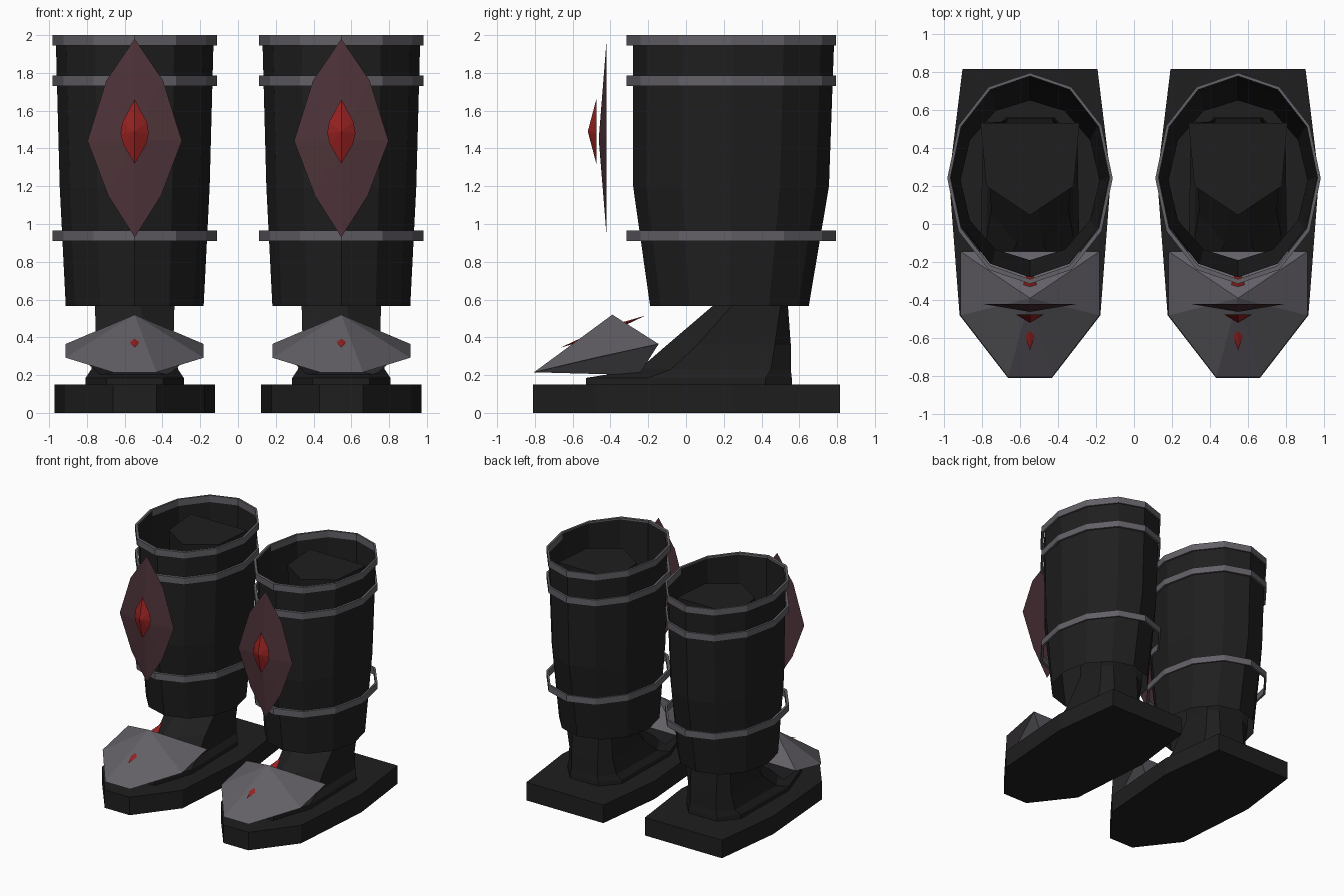
import bpy, bmesh, math

if "Cube" in bpy.data.objects:
    bpy.data.objects.remove(bpy.data.objects["Cube"])


def material(name, rgb):
    m = bpy.data.materials.new(name)
    m.diffuse_color = (*rgb, 1)
    m.use_nodes = True
    m.node_tree.nodes["Principled BSDF"].inputs["Base Color"].default_value = m.diffuse_color
    return m


BLACK = material("black_leather", (0.0135, 0.0135, 0.0135))
GREY = material("grey_metal", (0.125, 0.118, 0.135))
MAROON = material("maroon_plate", (0.078, 0.034, 0.042))
RED = material("red_gem", (0.31, 0.016, 0.016))


def make(name, verts, faces, mat, cx):
    bm = bmesh.new()
    vs = [bm.verts.new(v) for v in verts]
    for f in faces:
        bm.faces.new([vs[i] for i in f])
    bmesh.ops.recalc_face_normals(bm, faces=bm.faces)
    me = bpy.data.meshes.new(name)
    bm.to_mesh(me)
    bm.free()
    me.materials.append(mat)
    ob = bpy.data.objects.new(name, me)
    ob.location.x = cx
    bpy.context.collection.objects.link(ob)
    return ob


def loft(name, rings, mat, cx, caps=False, closed=False):
    """Skin equal-length loops of points into one surface."""
    n, k = len(rings[0]), len(rings)
    faces = [(r * n + i, r * n + (i + 1) % n,
              (r + 1) % k * n + (i + 1) % n, (r + 1) % k * n + i)
             for r in range(k if closed else k - 1) for i in range(n)]
    if caps:
        faces += [tuple(range(n)), tuple(range((k - 1) * n, k * n))]
    return make(name, [p for r in rings for p in r], faces, mat, cx)


def oval(hx, y0, y1, z):
    """Twelve-sided oval with a corner at the front."""
    return [(hx * math.sin(i * math.pi / 6),
             (y0 + y1) / 2 - (y1 - y0) / 2 * math.cos(i * math.pi / 6), z)
            for i in range(12)]


def mirrored(half, z):
    """Plan outline from (x, y) points on one side, front to back."""
    return [(x, y, z) for x, y in half] + [(-x, y, z) for x, y in reversed(half)]


def plate(name, half, y_back, y_front, z_mid, mat, cx):
    """Pointed plate: flat back, front faces rising to a central point."""
    rim = half + [(-x, z) for x, z in half[-2:0:-1]]
    n = len(rim)
    verts = [(x, y_back, z) for x, z in rim] + [(0, y_front, z_mid)]
    faces = [(i, (i + 1) % n, n) for i in range(n)] + [tuple(range(n))]
    return make(name, verts, faces, mat, cx)


def boot(side, cx):
    # Sole slab
    outline = [(.115, -.81), (.37, -.48), (.425, .24), (.355, .815)]
    loft(side + "_sole", [mirrored(outline, 0), mirrored(outline, .15)],
         BLACK, cx, caps=True)

    # Foot rising into the ankle and inner leg
    loft(side + "_foot", [
        mirrored([(.15, -.53), (.26, -.2), (.25, .42), (.13, .56)], .15),
        mirrored([(.15, -.53), (.26, -.2), (.25, .42), (.13, .56)], .185),
        mirrored([(.13, -.25), (.23, -.08), (.22, .45), (.12, .555)], .23),
        mirrored([(.07, -.10), (.205, .06), (.20, .47), (.12, .555)], .36),
        mirrored([(.03, .14), (.21, .24), (.21, .50), (.12, .54)], .565),
        mirrored([(.005, .05), (.23, .20), (.26, .53), (.13, .53)], 1.9),
    ], BLACK, cx, caps=True)

    # Open shaft
    loft(side + "_shaft", [oval(.365, -.19, .65, .565), oval(.397, -.28, .757, 1.2),
                           oval(.418, -.28, .785, 1.99)], BLACK, cx)

    # Loose metal bands
    for name, z0, z1 in (("low", .91, .965), ("middle", 1.73, 1.785), ("top", 1.945, 2.0)):
        outer, inner = (.435, -.315, .795), (.418, -.29, .778)
        loft(f"{side}_{name}_band", [oval(*outer, z0), oval(*outer, z1),
                                     oval(*inner, z1), oval(*inner, z0)],
             GREY, cx, closed=True)

    # Faceted toe cap
    verts = [(0, -.39, .52)]
    for s in (1, -1):
        verts += [(s * .365, -.145, .365), (s * .365, -.48, .292),
                  (s * .115, -.805, .215), (s * .18, -.25, .2)]
    make(side + "_toe_cap", verts,
         [(0, 1, 2), (0, 2, 3), (0, 3, 7), (0, 7, 6), (0, 6, 5), (0, 5, 1),
          (1, 4, 3), (1, 3, 2), (5, 6, 7), (5, 7, 8), (3, 4, 8, 7), (1, 5, 8, 4)],
         GREY, cx)

    # Red spike piercing the toe cap
    make(side + "_toe_spike",
         [(0, -.665, .345), (.075, -.44, .43), (0, -.447, .448),
          (-.075, -.44, .43), (0, -.433, .412), (0, -.215, .515)],
         [(a, 1 + i, 1 + (i + 1) % 4) for a in (0, 5) for i in range(4)], RED, cx)

    # Shin plate and its gem
    plate(side + "_shin_plate", [(0, 1.98), (.15, 1.76), (.25, 1.44), (.14, 1.15), (0, .93)],
          -.42, -.462, 1.45, MAROON, cx)
    plate(side + "_shin_gem", [(0, 1.66), (.065, 1.54), (.075, 1.48), (.06, 1.42), (0, 1.32)],
          -.475, -.52, 1.49, RED, cx)


boot("right", -.547)
boot("left", .547)
